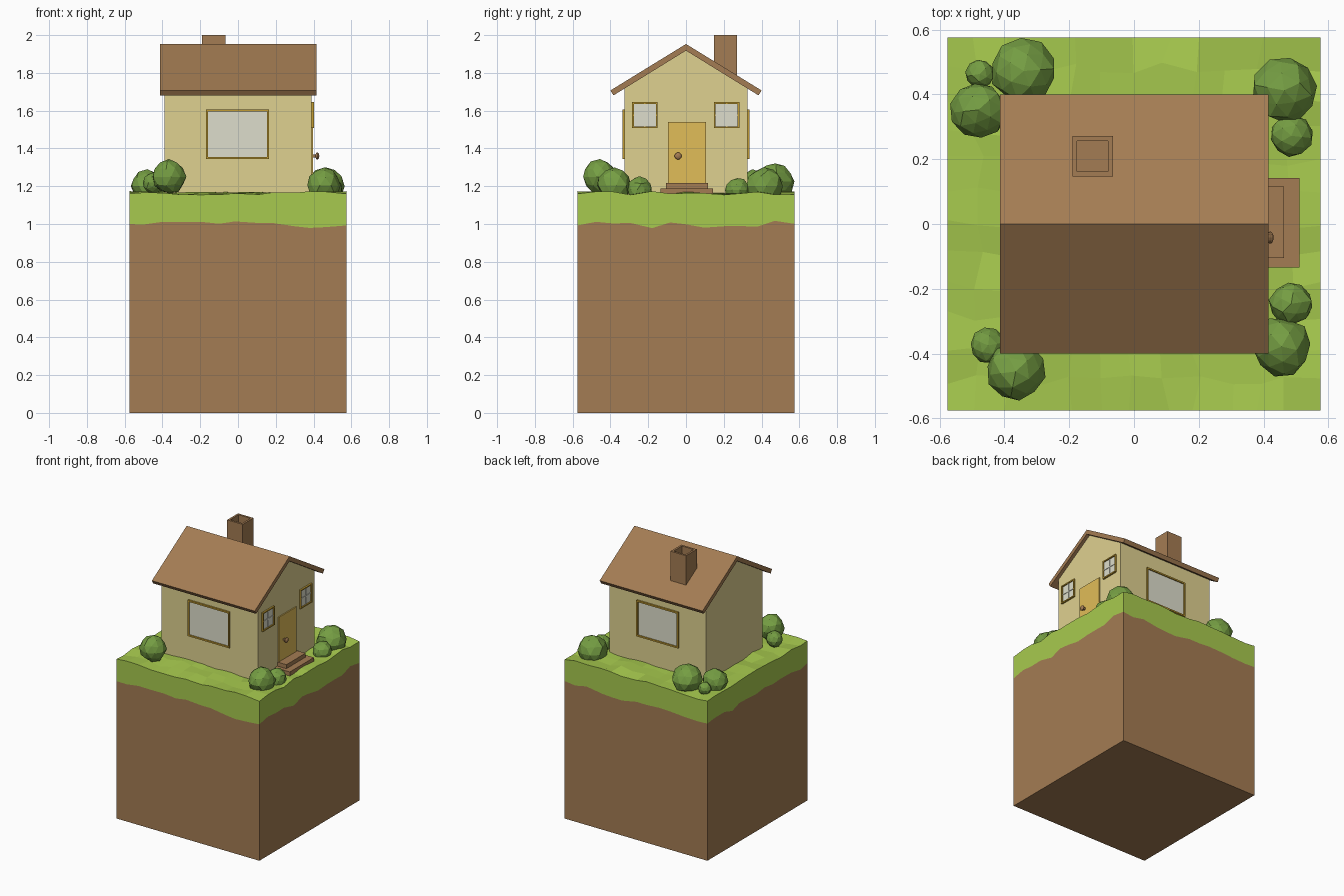
import bpy, bmesh, math, random
from mathutils import Vector

if "Cube" in bpy.data.objects:
    bpy.data.objects.remove(bpy.data.objects["Cube"])

random.seed(7)

def material(name, r, g, b):
    lin = [((c / 255 + 0.055) / 1.055) ** 2.4 for c in (r, g, b)]
    m = bpy.data.materials.new(name)
    m.diffuse_color = (*lin, 1)
    m.use_nodes = True
    m.node_tree.nodes["Principled BSDF"].inputs["Base Color"].default_value = m.diffuse_color
    return m

BROWN = material("earth brown", 164, 124, 83)
GRASS = material("grass green", 167, 202, 78)
BUSH = material("bush green", 117, 158, 67)
WALL = material("cream wall", 223, 209, 144)
DOOR = material("door yellow", 225, 189, 88)
FRAME = material("dark gold", 196, 158, 52)
GLASS = material("pale glass", 222, 222, 204)

def finish(bm, name, *mats):
    bmesh.ops.recalc_face_normals(bm, faces=bm.faces[:])
    me = bpy.data.meshes.new(name)
    bm.to_mesh(me)
    bm.free()
    ob = bpy.data.objects.new(name, me)
    bpy.context.collection.objects.link(ob)
    for m in mats:
        me.materials.append(m)
    return ob

def add_box(bm, lo, hi, mat=0):
    lo, hi = Vector(lo), Vector(hi)
    verts = bmesh.ops.create_cube(bm, size=1)["verts"]
    for v in verts:
        v.co = (lo + hi) / 2 + v.co * (hi - lo)
    for f in {f for v in verts for f in v.link_faces}:
        f.material_index = mat

def box(name, lo, hi, mat):
    bm = bmesh.new()
    add_box(bm, lo, hi)
    return finish(bm, name, mat)

def prism_x(name, profile, x0, x1, mat):
    bm = bmesh.new()
    face = bm.faces.new([bm.verts.new((x0, y, z)) for y, z in profile])
    ext = bmesh.ops.extrude_face_region(bm, geom=[face])["geom"]
    bmesh.ops.translate(bm, vec=(x1 - x0, 0, 0),
                        verts=[g for g in ext if isinstance(g, bmesh.types.BMVert)])
    return finish(bm, name, mat)

# Ground block: uneven grass grid, its rim pulled down to a wavy earth line and a flat base
H = 0.575
bm = bmesh.new()
bmesh.ops.create_grid(bm, x_segments=12, y_segments=12, size=H)
for v in bm.verts:
    rim_x, rim_y = abs(abs(v.co.x) - H) < 1e-4, abs(abs(v.co.y) - H) < 1e-4
    v.co.x += 0 if rim_x else random.uniform(-0.02, 0.02)
    v.co.y += 0 if rim_y else random.uniform(-0.02, 0.02)
    v.co.z = 1.164 + random.uniform(-0.01, 0.01)
rim = [e for e in bm.edges if e.is_boundary]
for level in (1, 2):
    geom = bmesh.ops.extrude_edge_only(bm, edges=rim)["geom"]
    for g in geom:
        if isinstance(g, bmesh.types.BMVert):
            g.co.z = 0 if level == 2 else 0.998 + random.uniform(-0.02, 0.02)
        elif isinstance(g, bmesh.types.BMFace):
            g.material_index = level - 1
    rim = [g for g in geom if isinstance(g, bmesh.types.BMEdge)
           and g.is_boundary]
for f in bmesh.ops.contextual_create(bm, geom=rim)["faces"]:
    f.material_index = 1
finish(bm, "ground_block", GRASS, BROWN)

# House walls with gables
prism_x("house_walls", [(-0.325, 1.14), (0.325, 1.14), (0.325, 1.722), (0, 1.922), (-0.325, 1.722)],
        -0.39, 0.39, WALL)

# Bent roof slab
prism_x("roof", [(0, 1.953), (0.4, 1.707), (0.384, 1.681), (0, 1.918), (-0.384, 1.681), (-0.4, 1.707)],
        -0.413, 0.415, BROWN)

# Chimney with hollow top
bm = bmesh.new()
add_box(bm, (-0.19, 0.147, 1.76), (-0.065, 0.271, 2.0))
top = max(bm.faces, key=lambda f: f.calc_center_median().z)
bmesh.ops.inset_individual(bm, faces=[top], thickness=0.021)
hole = bmesh.ops.extrude_discrete_faces(bm, faces=[top])["faces"][0]
bmesh.ops.translate(bm, vec=(0, 0, -0.08), verts=hole.verts)
finish(bm, "chimney", BROWN)

# Windows: u runs along the wall, place() maps (u, depth, z) to the wall
def window(name, place, u0, u1, z0, z1, bar=0.011, cross=False):
    bm = bmesh.new()
    def part(a, b, c, d, depth, mat):
        p, q = place(a, -0.004, c), place(b, depth, d)
        add_box(bm, [min(i) for i in zip(p, q)], [max(i) for i in zip(p, q)], mat)
    part(u0 + bar, u1 - bar, z0 + bar, z1 - bar, 0.004, 1)
    part(u0, u0 + bar, z0, z1, 0.012, 0)
    part(u1 - bar, u1, z0, z1, 0.012, 0)
    part(u0 + bar, u1 - bar, z0, z0 + bar, 0.012, 0)
    part(u0 + bar, u1 - bar, z1 - bar, z1, 0.012, 0)
    if cross:
        um, zm = (u0 + u1) / 2, (z0 + z1) / 2
        part(um - 0.004, um + 0.004, z0 + bar, z1 - bar, 0.008, 1)
        part(u0 + bar, u1 - bar, zm - 0.004, zm + 0.004, 0.0078, 1)
    finish(bm, name, FRAME, GLASS)

for name, s in (("front_window", -1), ("back_window", 1)):
    window(name, lambda u, d, z, s=s: (u, s * (0.325 + d), z), -0.17, 0.165, 1.345, 1.607)
for name, c in (("gable_window_left", -0.218), ("gable_window_right", 0.215)):
    window(name, lambda u, d, z: (0.39 + d, u, z), c - 0.067, c + 0.067, 1.508, 1.645, 0.009, True)

# Door, knob and steps
box("door", (0.385, -0.096, 1.15), (0.398, 0.107, 1.541), DOOR)
bm = bmesh.new()
ring = bmesh.ops.create_uvsphere(bm, u_segments=12, v_segments=8, radius=0.019)["verts"]
for v in ring:
    v.co = (0.42 + v.co.z * 0.55, -0.042 + v.co.x, 1.36 + v.co.y)
add_box(bm, (0.39, -0.049, 1.353), (0.415, -0.035, 1.367))
finish(bm, "door_knob", BROWN)
box("lower_step", (0.38, -0.134, 1.14), (0.511, 0.142, 1.188), BROWN)
box("upper_step", (0.38, -0.105, 1.16), (0.463, 0.116, 1.217), BROWN)

# Faceted bushes: x, y, radius, top height
bushes = [(-0.34, 0.472, 0.1, 1.325), (-0.48, 0.352, 0.085, 1.285), (-0.475, 0.463, 0.045, 1.23),
          (0.463, 0.412, 0.1, 1.3), (0.485, 0.272, 0.066, 1.245),
          (0.485, -0.246, 0.067, 1.25), (0.455, -0.378, 0.09, 1.295),
          (-0.365, -0.455, 0.09, 1.34), (-0.45, -0.375, 0.056, 1.275)]
for i, (x, y, r, top) in enumerate(bushes):
    bm = bmesh.new()
    bmesh.ops.create_icosphere(bm, subdivisions=2, radius=r)
    turn = random.uniform(0, math.tau)
    for v in bm.verts:
        px, py, pz = v.co * random.uniform(0.93, 1.06)
        v.co = (x + px * math.cos(turn) - py * math.sin(turn),
                y + px * math.sin(turn) + py * math.cos(turn), max(top - r + pz, 1.13))
    finish(bm, f"bush_{i + 1}", BUSH)
